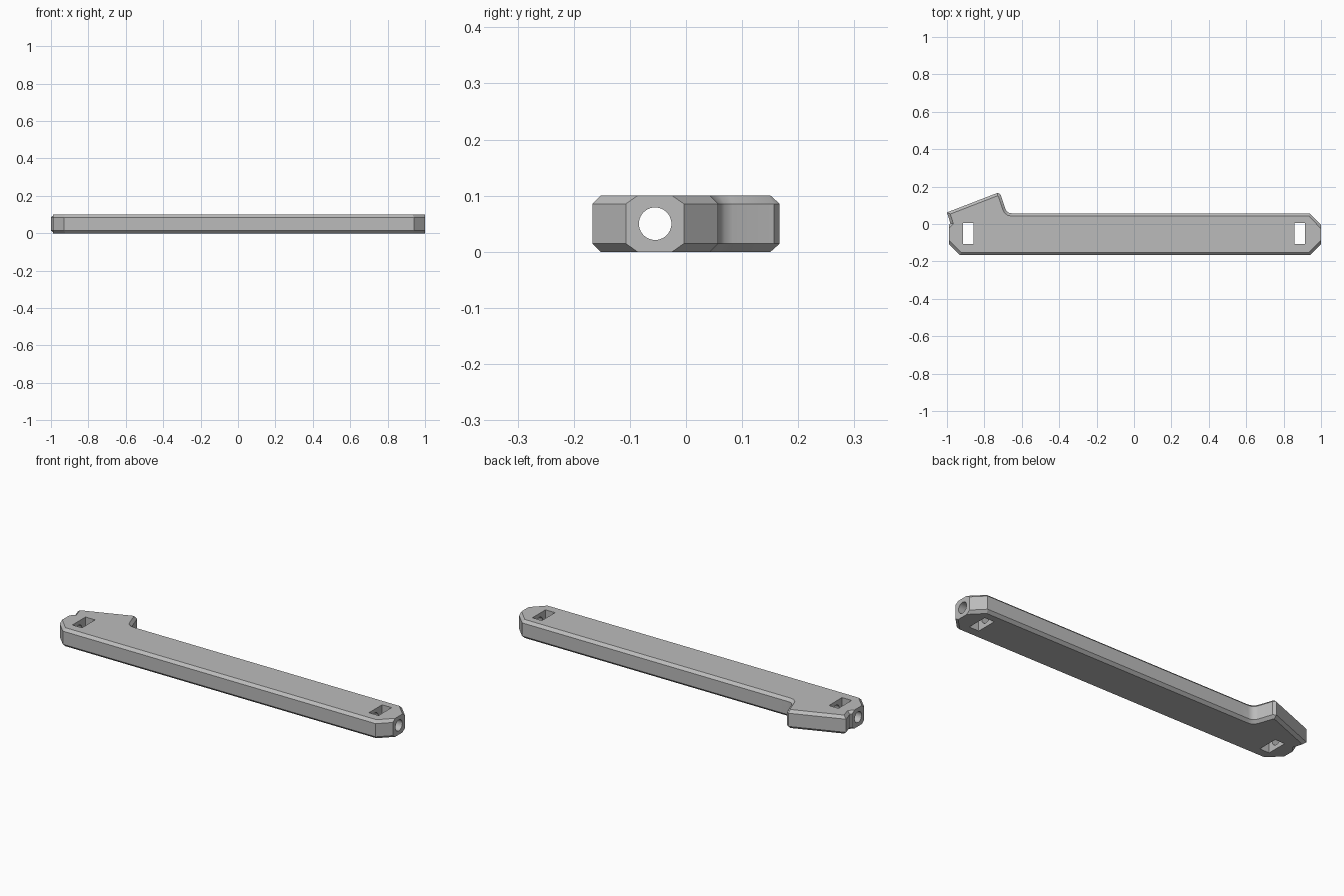
import bpy, bmesh, math
from mathutils import Vector

cube = bpy.data.objects.get("Cube")
if cube:
    bpy.data.objects.remove(cube, do_unlink=True)

HEIGHT, CHAMFER = 0.1, 0.0145
BORE_Y = -0.055

grey = bpy.data.materials.new("plain grey")
grey.use_nodes = True
grey.diffuse_color = (0.5, 0.5, 0.5, 1)
grey.node_tree.nodes["Principled BSDF"].inputs["Base Color"].default_value = (0.5, 0.5, 0.5, 1)


def inset(points, square_edges):
    """Offset a counter-clockwise outline inward, except along its square edges."""
    pts = [Vector(p) for p in points]
    n = len(pts)
    normals, dists = [], []
    for i in range(n):
        d = (pts[(i + 1) % n] - pts[i]).normalized()
        normal = Vector((-d.y, d.x))
        normals.append(normal)
        dists.append(normal.dot(pts[i]) + (0 if i in square_edges else CHAMFER))
    result = []
    for i in range(n):
        a, b, da, db = normals[i - 1], normals[i], dists[i - 1], dists[i]
        det = a.x * b.y - a.y * b.x
        result.append(((da * b.y - db * a.y) / det, (a.x * db - b.x * da) / det))
    return result


def chamfered_plate(name, outline, square_edges):
    inner = inset(outline, square_edges)
    layers = [(inner, 0), (outline, CHAMFER), (outline, HEIGHT - CHAMFER), (inner, HEIGHT)]
    bm = bmesh.new()
    rings = [[bm.verts.new((x, y, z)) for x, y in ring] for ring, z in layers]
    n = len(outline)
    for low, high in zip(rings, rings[1:]):
        for i in range(n):
            j = (i + 1) % n
            bm.faces.new((low[i], low[j], high[j], high[i]))
    bm.faces.new(rings[0][::-1])
    bm.faces.new(rings[-1])
    bmesh.ops.remove_doubles(bm, verts=bm.verts, dist=1e-5)
    bmesh.ops.recalc_face_normals(bm, faces=bm.faces)
    mesh = bpy.data.meshes.new(name)
    bm.to_mesh(mesh)
    bm.free()
    obj = bpy.data.objects.new(name, mesh)
    bpy.context.collection.objects.link(obj)
    mesh.materials.append(grey)
    return obj


def combine(target, other, operation):
    """Apply a boolean and discard the helper."""
    mod = target.modifiers.new(operation.lower(), 'BOOLEAN')
    mod.operation, mod.object, mod.solver = operation, other, 'EXACT'
    bpy.ops.object.select_all(action='DESELECT')
    bpy.context.view_layer.objects.active = target
    target.select_set(True)
    bpy.ops.object.modifier_apply(modifier=mod.name)
    bpy.data.objects.remove(other, do_unlink=True)


# Long bar with cut corners; its two end faces stay square
bar = chamfered_plate("bar", [
    (-0.93, -0.167), (0.94, -0.167), (1, -0.107), (1, -0.004),
    (0.94, 0.057), (-0.93, 0.057), (-0.99, -0.004), (-0.99, -0.107)], {2, 6})

# Slanted side tab, filleted where it meets the bar
tab = chamfered_plate("side_tab", [
    (-0.968, -0.04), (-0.6, -0.04), (-0.6, 0.057), (-0.652, 0.057),
    (-0.668, 0.0595), (-0.681, 0.069), (-0.688, 0.083),
    (-0.713, 0.157), (-0.728, 0.167), (-1, 0.062)], {0, 1})
combine(bar, tab, 'UNION')

# Rectangular slots through both ends
for side in (-1, 1):
    bpy.ops.mesh.primitive_cube_add(size=1, location=(side * 0.886, -0.051, HEIGHT / 2))
    slot = bpy.context.object
    slot.name = "slot_cutter"
    slot.scale = (0.057, 0.112, 0.3)
    slot.hide_render = True
    combine(bar, slot, 'DIFFERENCE')

# Round bore along the whole length
bpy.ops.mesh.primitive_cylinder_add(vertices=40, radius=0.029, depth=2.4,
                                    location=(0, BORE_Y, HEIGHT / 2),
                                    rotation=(0, math.pi / 2, 0))
bore = bpy.context.object
bore.name = "bore_cutter"
bore.hide_render = True
combine(bar, bore, 'DIFFERENCE')

# One material slot, smooth fillet and bore, sharp chamfers
bar.data.materials.clear()
bar.data.materials.append(grey)
for face in bar.data.polygons:
    face.material_index = 0
bpy.ops.object.select_all(action='DESELECT')
bar.select_set(True)
bpy.context.view_layer.objects.active = bar
bpy.ops.object.shade_smooth_by_angle(angle=math.radians(30))
